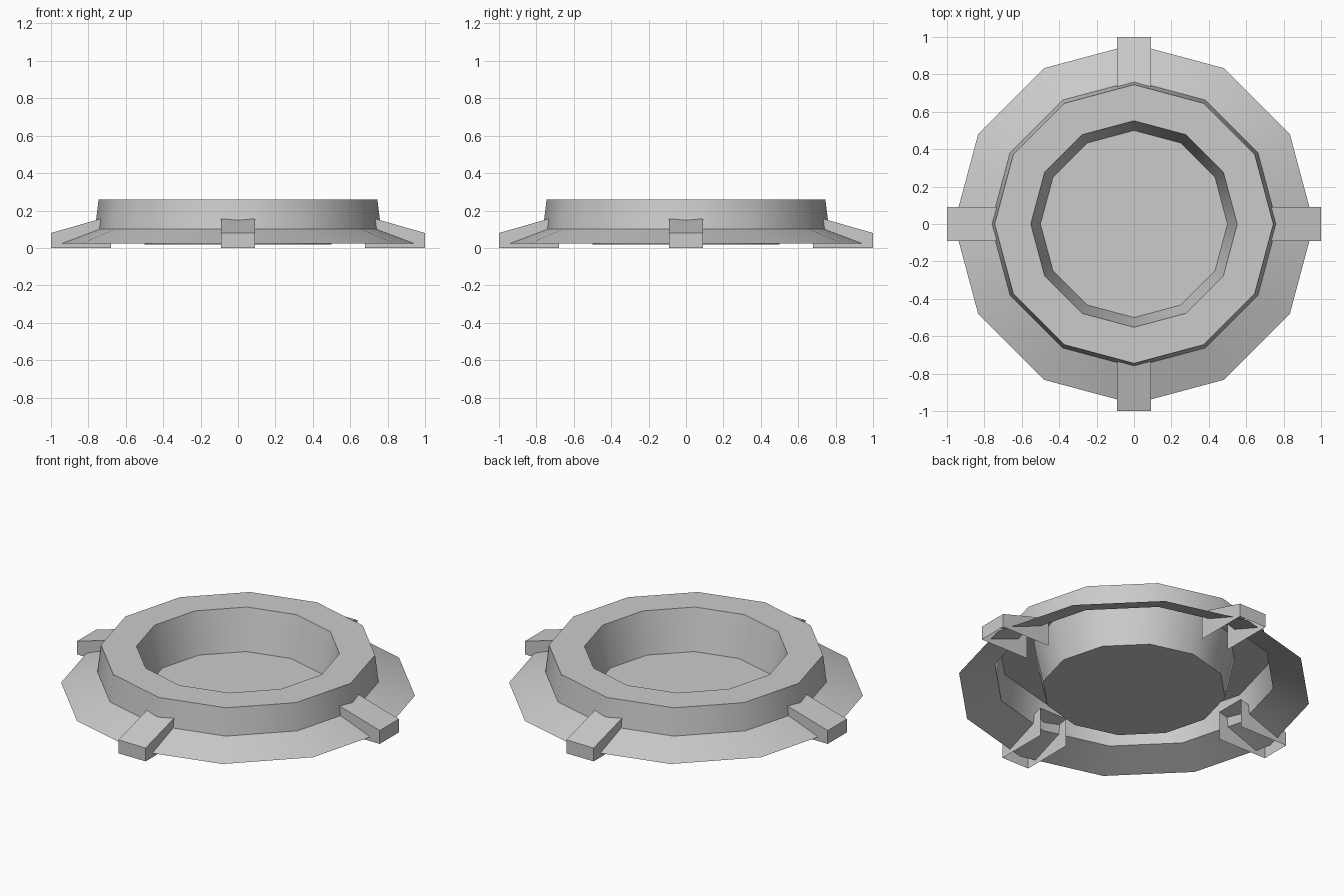
import bpy
import bmesh
import math

SIDES = 12

cube = bpy.data.objects.get("Cube")
if cube:
    bpy.data.objects.remove(cube, do_unlink=True)

grey = bpy.data.materials.new("plain grey")
grey.use_nodes = True
colour = (0.6, 0.6, 0.6, 1)
grey.diffuse_color = colour
grey.node_tree.nodes["Principled BSDF"].inputs["Base Color"].default_value = colour


def finish(name, bm):
    """Turn a bmesh into a shaded, coloured object."""
    mesh = bpy.data.meshes.new(name)
    bm.to_mesh(mesh)
    bm.free()
    mesh.materials.append(grey)
    obj = bpy.data.objects.new(name, mesh)
    bpy.context.collection.objects.link(obj)
    bpy.ops.object.select_all(action="DESELECT")
    obj.select_set(True)
    bpy.context.view_layer.objects.active = obj
    bpy.ops.object.shade_smooth_by_angle(angle=math.radians(35))
    return obj


def ring(bm, radius, z):
    step = math.tau / SIDES
    return [bm.verts.new((radius * math.cos(i * step), radius * math.sin(i * step), z))
            for i in range(SIDES)]


# Thin shell: flange, outer wall, flat rim, recess wall and recess floor
bm = bmesh.new()
profile = [(0.962, 0.025), (0.765, 0.1), (0.745, 0.26), (0.552, 0.26), (0.5, 0.018)]
rings = [ring(bm, r, z) for r, z in profile]
for outer, inner in zip(rings, rings[1:]):
    for i in range(SIDES):
        j = (i + 1) % SIDES
        bm.faces.new((outer[i], outer[j], inner[j], inner[i]))
bm.faces.new(rings[-1])
finish("basin_shell", bm)

# Four hollow clamps, open underneath and at the inner end
half = 0.09
side = [(0.68, 0), (1, 0), (1, 0.08), (0.68, 0.171)]
for k, where in enumerate(("left", "back", "right", "front")):
    bm = bmesh.new()
    a = [bm.verts.new((x, -half, z)) for x, z in side]
    b = [bm.verts.new((x, half, z)) for x, z in side]
    bm.faces.new(a)
    bm.faces.new(b[::-1])
    for i in (1, 2):
        bm.faces.new((a[i + 1], a[i], b[i], b[i + 1]))
    clamp = finish(where + "_clamp", bm)
    clamp.rotation_euler.z = k * math.pi / 2
